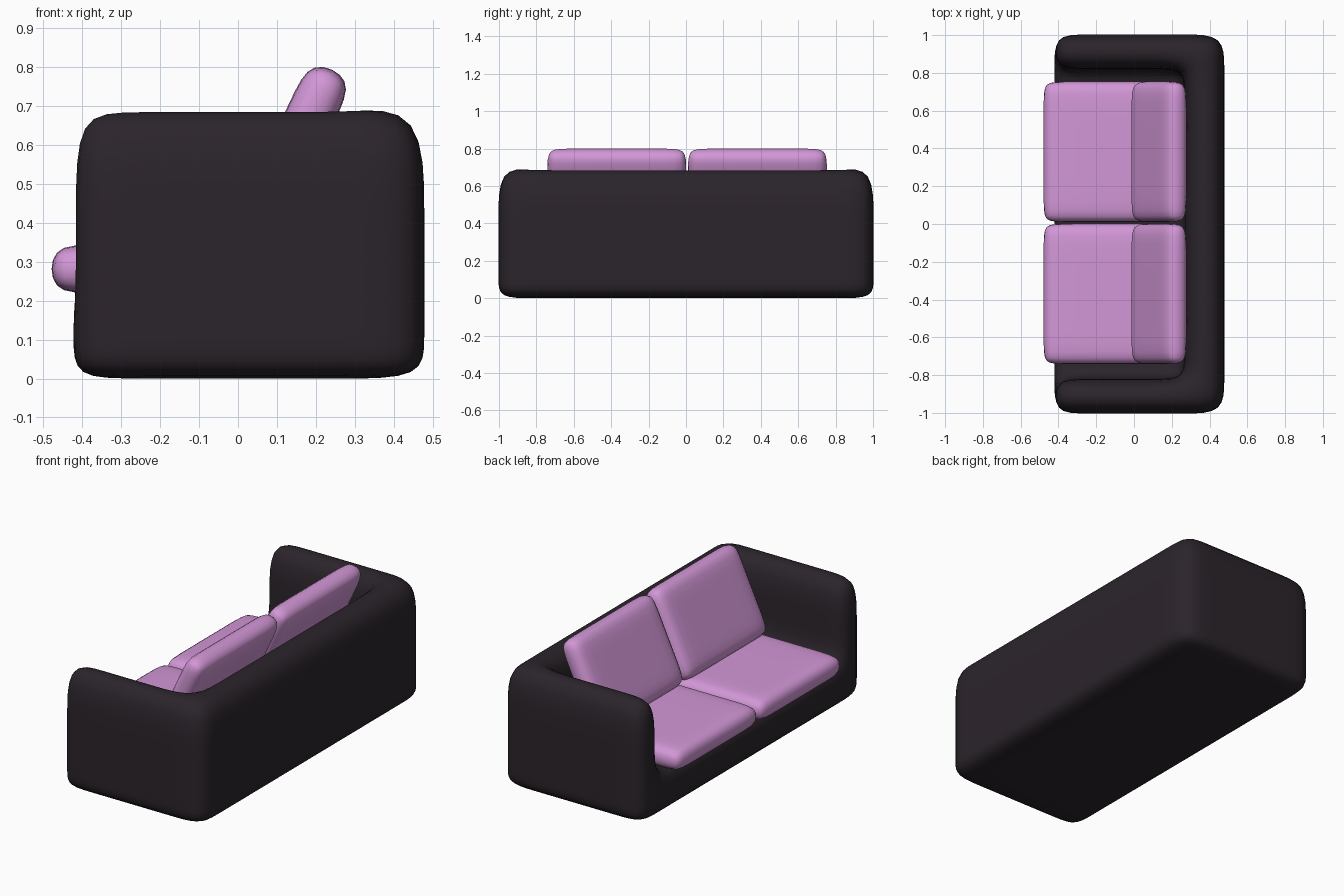
import bpy, bmesh, math
from mathutils import Matrix, Vector

if "Cube" in bpy.data.objects:
    bpy.data.objects.remove(bpy.data.objects["Cube"])


def material(name, color):
    m = bpy.data.materials.new(name)
    m.diffuse_color = (*color, 1)
    m.use_nodes = True
    m.node_tree.nodes["Principled BSDF"].inputs["Base Color"].default_value = m.diffuse_color
    return m


dark = material("dark_fabric", (0.024, 0.018, 0.024))
pink = material("pink_fabric", (0.65, 0.31, 0.68))


def soft_cage(name, xs, ys, zs, mat, empty=lambda i, j, k: False):
    """Skin of the filled cells of a grid, rounded by subdivision."""
    cuts = (xs, ys, zs)
    size = [len(c) - 1 for c in cuts]
    bm = bmesh.new()
    verts = {}

    def vert(p):
        if p not in verts:
            verts[p] = bm.verts.new([cuts[a][p[a]] for a in range(3)])
        return verts[p]

    def solid(c):
        return all(0 <= c[a] < size[a] for a in range(3)) and not empty(*c)

    for i in range(size[0]):
        for j in range(size[1]):
            for k in range(size[2]):
                if not solid((i, j, k)):
                    continue
                for a in range(3):
                    for s in (0, 1):
                        n = [i, j, k]
                        n[a] += 2 * s - 1
                        if solid(n):
                            continue
                        quad = []
                        for u, v in ((0, 0), (1, 0), (1, 1), (0, 1)):
                            p = [i, j, k]
                            p[a] += s
                            p[(a + 1) % 3] += u
                            p[(a + 2) % 3] += v
                            quad.append(vert(tuple(p)))
                        bm.faces.new(quad if s else quad[::-1])
    for f in bm.faces:
        f.smooth = True
    me = bpy.data.meshes.new(name)
    bm.to_mesh(me)
    bm.free()
    me.materials.append(mat)
    ob = bpy.data.objects.new(name, me)
    bpy.context.collection.objects.link(ob)
    sub = ob.modifiers.new("soft", 'SUBSURF')
    sub.levels = sub.render_levels = 2
    return ob


# Body: base, back and two arms in one soft shell, open towards -x
soft_cage("sofa_body",
          [-0.422, -0.27, 0.12, 0.27, 0.478],
          [-1.003, -0.82, -0.67, 0.67, 0.82, 1.003],
          [0.0, 0.1, 0.235, 0.42, 0.695], dark,
          lambda i, j, k: i < 3 and 1 <= j <= 3 and k >= 2)


def cushion(name, length, y):
    h, w, t, r = length / 2, 0.376, 0.063, 0.11
    ob = soft_cage(name, [-h, -h + r, h - r, h], [-w, -w + r, w - r, w], [-t, t], pink)
    ob.location.y = y
    return ob


# Seat and back cushions, one pair per side
tilt = math.radians(25)
for side, y in (("left", 0.382), ("right", -0.37)):
    seat = cushion(side + "_seat_cushion", 0.75, y)
    seat.location.x, seat.location.z = -0.108, 0.281
    back = cushion(side + "_back_cushion", 0.525, y)
    back.rotation_euler.y = tilt - math.pi / 2
    back.location.x, back.location.z = 0.132, 0.559
